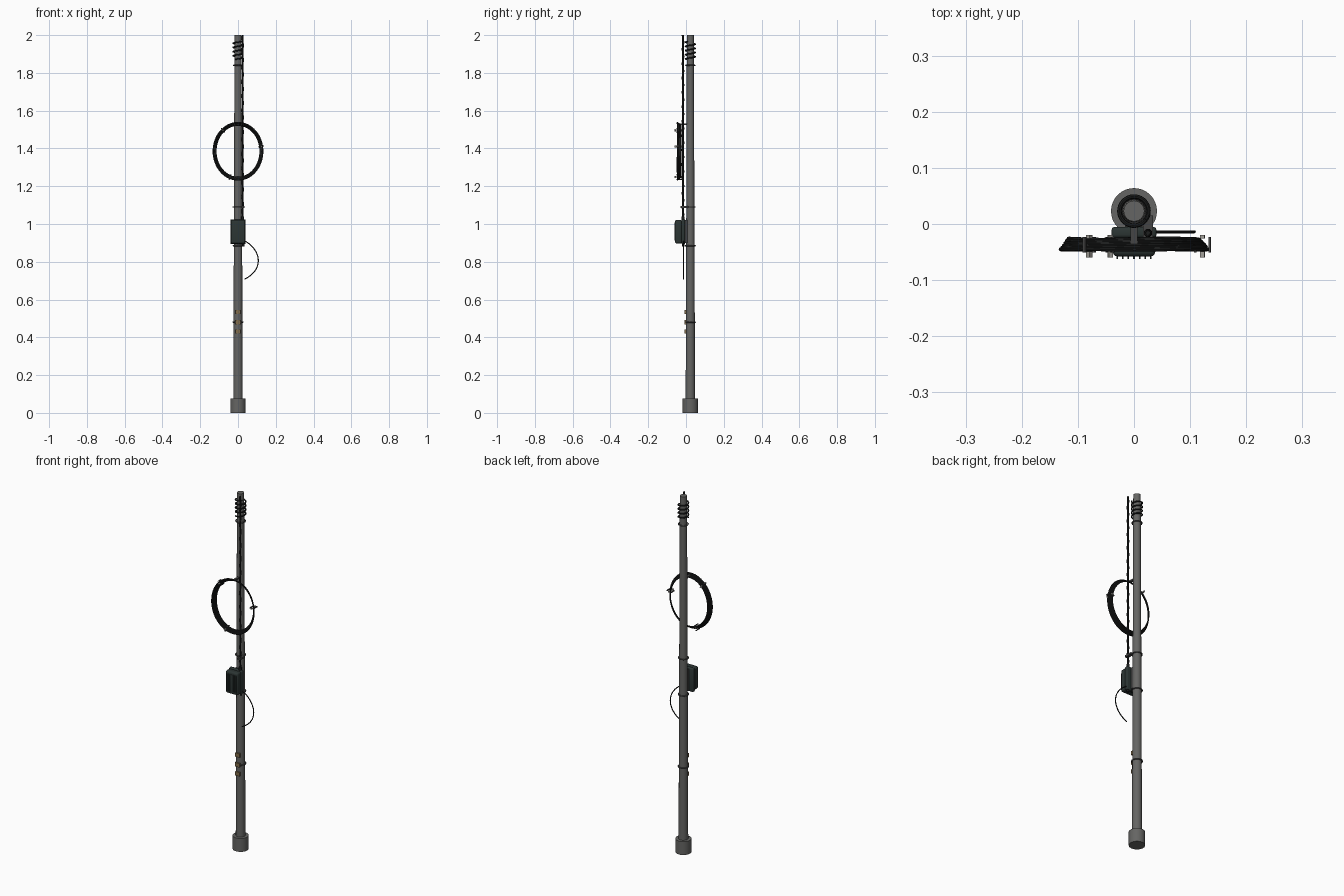
import bpy, bmesh, math
from mathutils import Vector, Matrix

if "Cube" in bpy.data.objects:
    bpy.data.objects.remove(bpy.data.objects["Cube"])

PY = 0.023  # y of the pole axis


def mat(name, rgb):
    m = bpy.data.materials.new(name)
    m.diffuse_color = (*rgb, 1)
    m.use_nodes = True
    m.node_tree.nodes["Principled BSDF"].inputs["Base Color"].default_value = m.diffuse_color
    return m


POLE = mat("weathered grey", (0.13, 0.13, 0.125))
BLACK = mat("cable black", (0.012, 0.013, 0.013))
BOX = mat("dark green grey", (0.025, 0.036, 0.034))
STEEL = mat("dark steel", (0.06, 0.06, 0.06))
TIE = mat("pale grey", (0.35, 0.34, 0.31))
BRASS = mat("tag brown", (0.22, 0.15, 0.07))


def finish(name, bm, m, smooth=True):
    bmesh.ops.recalc_face_normals(bm, faces=bm.faces)
    me = bpy.data.meshes.new(name)
    bm.to_mesh(me)
    bm.free()
    me.materials.append(m)
    ob = bpy.data.objects.new(name, me)
    bpy.context.collection.objects.link(ob)
    if smooth:
        bpy.ops.object.select_all(action='DESELECT')
        ob.select_set(True)
        bpy.context.view_layer.objects.active = ob
        bpy.ops.object.shade_smooth_by_angle(angle=math.radians(35))
    return ob


def cylinder(name, r1, r2, z0, z1, m, x=0, y=PY, seg=24):
    bm = bmesh.new()
    bmesh.ops.create_cone(bm, cap_ends=True, segments=seg, radius1=r1, radius2=r2, depth=z1 - z0,
                          matrix=Matrix.Translation((x, y, (z0 + z1) / 2)))
    return finish(name, bm, m)


def block(name, lo, hi, m, bevel=0.0, tilt=0.0):
    lo, hi = Vector(lo), Vector(hi)
    bm = bmesh.new()
    bmesh.ops.create_cube(bm, size=1, matrix=Matrix.Translation((lo + hi) / 2)
                          @ Matrix.Rotation(tilt, 4, 'Y') @ Matrix.Diagonal((*(hi - lo), 1)))
    if bevel:
        bmesh.ops.bevel(bm, geom=bm.edges[:], offset=bevel, segments=3, affect='EDGES', profile=0.5)
    return finish(name, bm, m)


def tube(name, pts, r, m, closed=False, seg=8):
    """Sweep a round section along a list of points."""
    pts = [Vector(p) for p in pts]
    n = len(pts)
    bm = bmesh.new()
    rings, side = [], None
    for i, p in enumerate(pts):
        a = pts[i - 1] if closed or i else p
        b = pts[(i + 1) % n] if closed or i < n - 1 else p
        t = (b - a).normalized()
        if side is None:
            side = t.orthogonal()
        side = (side - t * side.dot(t)).normalized()
        up = t.cross(side)
        rings.append([bm.verts.new(p + r * (side * math.cos(k * math.tau / seg) + up * math.sin(k * math.tau / seg)))
                      for k in range(seg)])
    for i in range(n if closed else n - 1):
        a, b = rings[i], rings[(i + 1) % n]
        for k in range(seg):
            bm.faces.new((a[k], a[(k + 1) % seg], b[(k + 1) % seg], b[k]))
    if not closed:
        bm.faces.new(rings[0])
        bm.faces.new(rings[-1])
    return finish(name, bm, m)


def circle(rx, ry, z, n=32):
    return [(rx * math.cos(k * math.tau / n), PY + ry * math.sin(k * math.tau / n), z) for k in range(n)]


# Pole and base collar
cylinder("pole", 0.025, 0.0185, 0.02, 2.0, POLE)
cylinder("base_collar", 0.041, 0.041, 0, 0.075, POLE, seg=32)

# Pole bands
for i, (z, r) in enumerate([(0.48, 0.026), (0.885, 0.0255), (1.09, 0.025), (1.84, 0.024)]):
    tube(f"pole_band_{i}", circle(r, r, z), 0.0035, STEEL, closed=True)

# Cable wound round the pole top
turns, n = 4.25, 150
tube("top_winding", [(0.026 * math.cos(k / n * turns * math.tau - 2.2), PY + 0.026 * math.sin(k / n * turns * math.tau - 2.2),
                      1.872 + 0.094 * k / n) for k in range(n + 1)], 0.004, BLACK)

# Down lead: straight cable with a thin lashing wire twisted round it
CX, CY = 0.025, -0.016
tube("down_cable", [(CX, CY, 0.99), (CX, CY, 2.0)], 0.0045, BLACK)
tube("lashing_wire", [(CX + 0.0055 * math.cos(k * 0.5), CY + 0.0055 * math.sin(k * 0.5), 1.03 + 0.97 * k / 160)
                      for k in range(161)], 0.002, BLACK, seg=6)

# Cable bracket above the box
block("cable_bracket", (0.016, -0.03, 1.085), (0.034, 0.015, 1.095), STEEL)

# Spare cable coil: stacked oval loops, larger towards the front
Z = 1.385
for i in range(6):
    rx, rz, y = 0.131 - 0.0028 * i, 0.152 - 0.0028 * i, -0.045 + 0.0036 * i
    tube(f"coil_loop_{i}", [(rx * math.cos(k * math.tau / 64), y + 0.001 * math.sin(3 * k * math.tau / 64 + i),
                             Z + rz * math.sin(k * math.tau / 64)) for k in range(64)], 0.0034, BLACK, closed=True)

# Coil ties
for i, deg in enumerate((10, 130, 250)):
    a = math.radians(deg)
    x, z = 0.124 * math.cos(a), Z + 0.145 * math.sin(a)
    for y0, y1 in ((-0.06, -0.049), (-0.026, -0.02)):
        block(f"coil_tie_{i}", (x - 0.004, y0, z - 0.004), (x + 0.004, y1, z + 0.004), TIE, tilt=-a)
    s = Vector((math.cos(a), 0, math.sin(a))) * 0.013
    for e in (-1, 1):
        c = Vector((x, -0.037, z)) + s * e
        block(f"coil_tie_side_{i}", c - Vector((0.002, 0.014, 0.003)), c + Vector((0.002, 0.014, 0.003)), STEEL, tilt=-a)

# Coil hanger between pole and coil
block("coil_hanger", (-0.006, -0.035, 1.525), (0.006, 0.01, 1.533), STEEL)

# Terminal box: back body, front cover, ribs, mounting plate and cable glands
block("box_back", (-0.04, -0.025, 0.893), (0.04, -0.005, 1.025), BOX, 0.006)
block("box_cover", (-0.038, -0.058, 0.897), (0.038, -0.022, 1.022), BOX, 0.009)
for i in range(7):
    x = -0.03 + 0.01 * i
    block(f"box_rib_{i}", (x - 0.0015, -0.062, 0.912), (x + 0.0015, -0.055, 1.007), BOX)
block("box_mount", (-0.016, -0.008, 0.9), (0.016, 0.008, 1.02), STEEL)
cylinder("cable_gland", 0.008, 0.008, 1.015, 1.04, BLACK, CX, CY, 12)
cylinder("drop_gland", 0.006, 0.006, 0.882, 0.9, BLACK, 0.028, -0.014, 12)

# Drop wire: bezier arc out of the box
P = [Vector(p) for p in ((0.028, -0.014, 0.915), (0.125, -0.014, 0.865), (0.14, -0.014, 0.76), (0.035, -0.014, 0.708))]
tube("drop_wire", [P[0] * (1 - t) ** 3 + P[1] * 3 * t * (1 - t) ** 2 + P[2] * 3 * t * t * (1 - t) + P[3] * t ** 3
                   for t in (k / 28 for k in range(29))], 0.0028, BLACK)

# Small marker tags on the front of the pole
for i, z in enumerate((0.43, 0.48, 0.535)):
    block(f"marker_tag_{i}", (-0.013, -0.007, z - 0.011), (0.013, 0.003, z + 0.011), BRASS)
